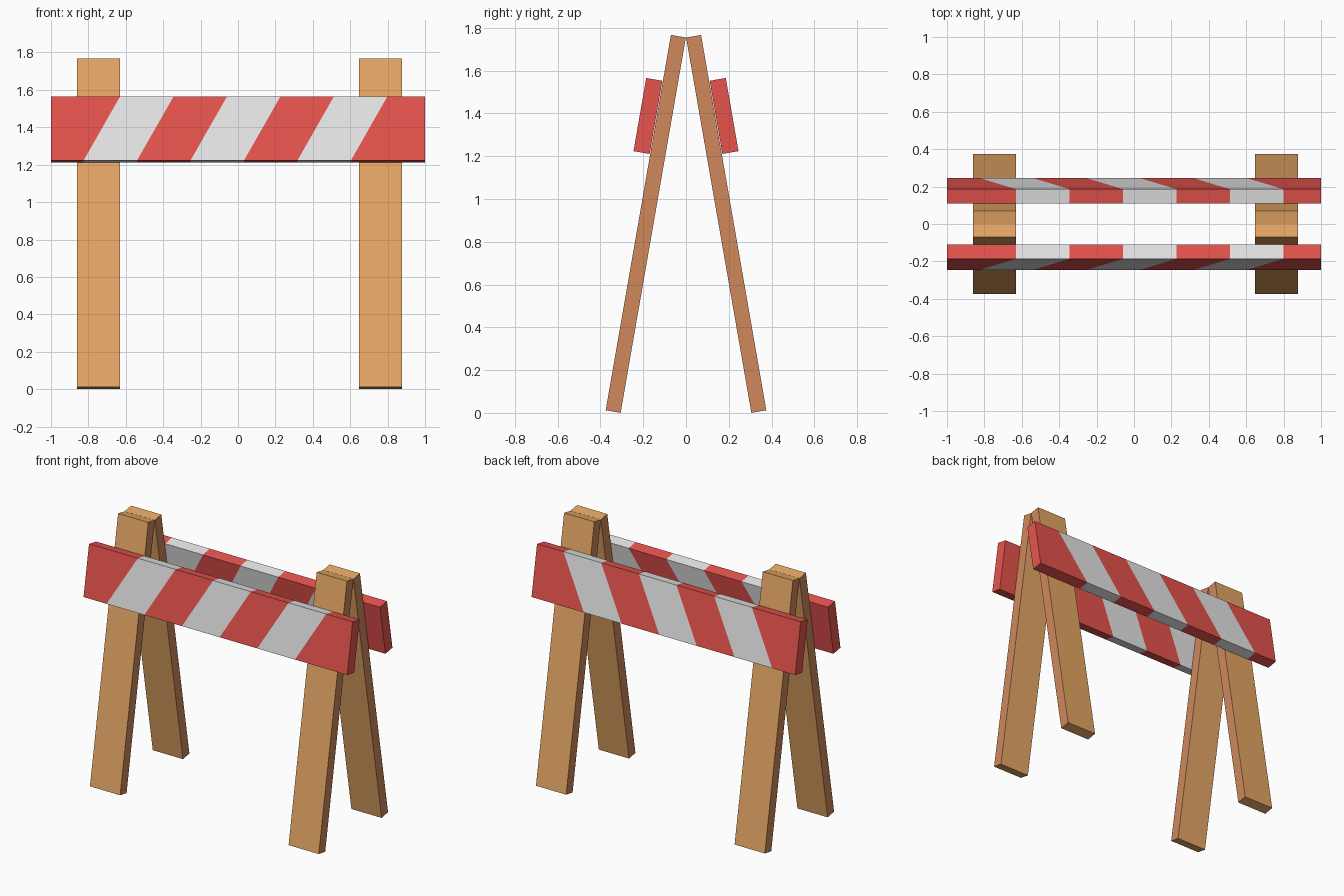
import bpy, bmesh, math
from mathutils import Matrix, Vector

if "Cube" in bpy.data.objects:
    bpy.data.objects.remove(bpy.data.objects["Cube"])

TILT = math.radians(9.86)


def material(name, rgb):
    m = bpy.data.materials.new(name)
    m.diffuse_color = (*rgb, 1)
    m.use_nodes = True
    m.node_tree.nodes["Principled BSDF"].inputs["Base Color"].default_value = m.diffuse_color
    return m


TAN = material("tan wood", (0.82, 0.40, 0.135))
BROWN = material("brown wood edge", (0.62, 0.25, 0.105))
RED = material("red paint", (0.80, 0.088, 0.076))
WHITE = material("white paint", (0.80, 0.80, 0.80))


def box(size):
    bm = bmesh.new()
    bmesh.ops.create_cube(bm, size=1)
    bmesh.ops.scale(bm, vec=size, verts=bm.verts)
    return bm


def finish(bm, name, loc, side, mats):
    # lean the part towards the centre line, then place it
    bm.transform(Matrix.Translation(loc) @ Matrix.Rotation(side * TILT, 4, 'X'))
    bmesh.ops.recalc_face_normals(bm, faces=bm.faces)
    me = bpy.data.meshes.new(name)
    bm.to_mesh(me)
    bm.free()
    for m in mats:
        me.materials.append(m)
    bpy.context.collection.objects.link(bpy.data.objects.new(name, me))


def leg(name, x, side):
    bm = box((0.229, 0.071, 1.781))
    for f in bm.faces:  # narrow edges are darker wood
        f.material_index = 1 if abs(f.normal.x) > 0.5 else 0
    finish(bm, name, (x, side * 0.188, 0.8835), side, [TAN, BROWN])


def board(name, side):
    bm = box((2.0, 0.0765, 0.347))
    first, step, slope = -0.7275, 0.2858, 0.195 / 0.347
    # slanted stripe cuts through the whole board
    for k in range(6):
        bmesh.ops.bisect_plane(bm, geom=bm.verts[:] + bm.edges[:] + bm.faces[:],
                               plane_co=(first + k * step, 0, 0),
                               plane_no=Vector((1, 0, -slope)).normalized())
    for f in bm.faces:
        c = f.calc_center_median()
        stripe = math.floor((c.x - slope * c.z - first) / step) + 1
        stripe = min(max(stripe, 0), 6)
        if abs(f.normal.x) > 0.9:
            stripe = 0
        f.material_index = stripe % 2
    finish(bm, name, (0, side * 0.178, 1.388), side, [RED, WHITE])


# two A-frames and the two striped boards
for side, label in ((-1, "front"), (1, "back")):
    leg(label + "_left_leg", -0.746, side)
    leg(label + "_right_leg", 0.761, side)
    board(label + "_striped_board", side)
